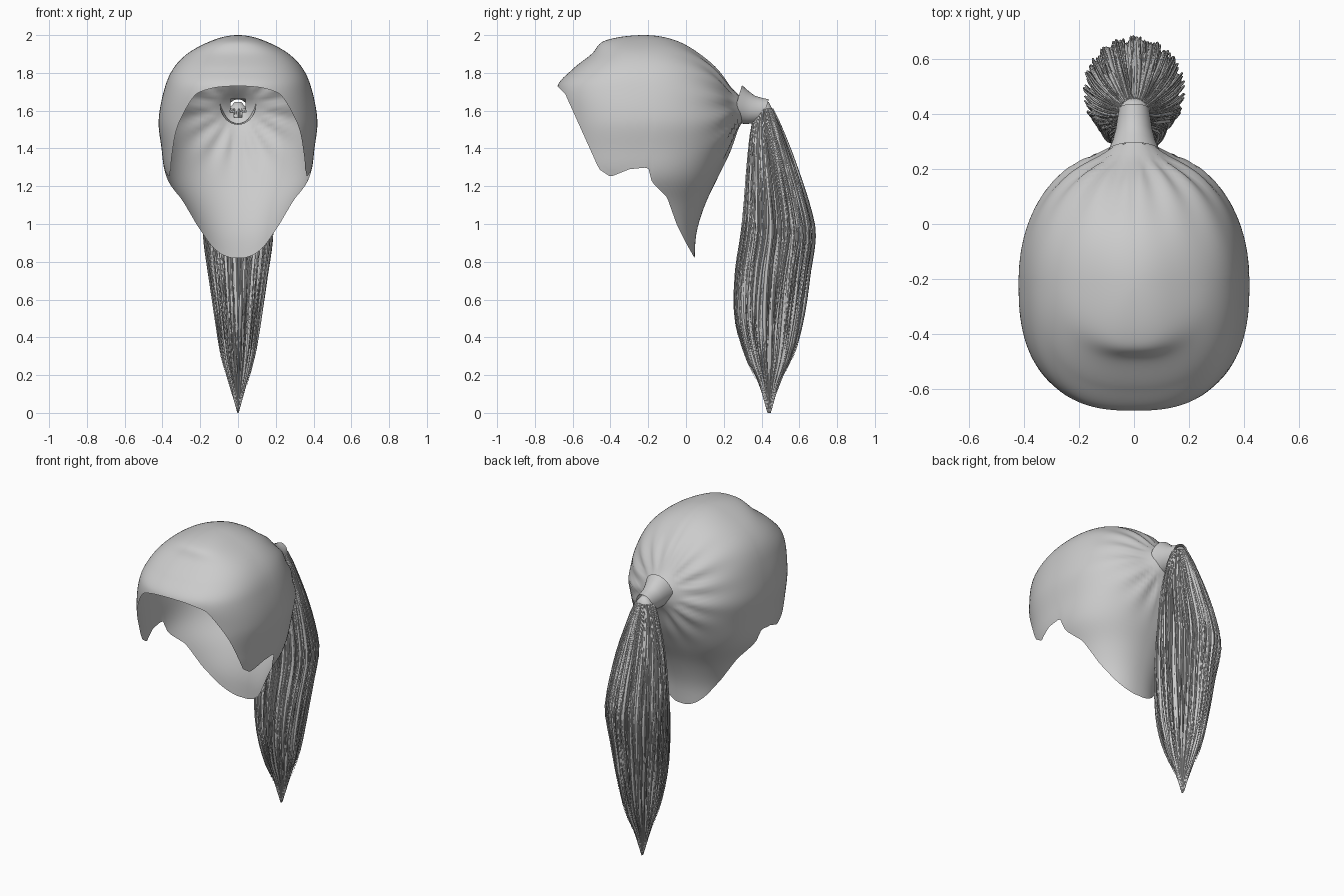
import bpy, bmesh, math, random
from math import sin, cos, pi, exp, hypot, atan2

random.seed(4)
if "Cube" in bpy.data.objects:
    bpy.data.objects.remove(bpy.data.objects["Cube"])

hair = bpy.data.materials.new("hair_grey")
hair.use_nodes = True
hair.diffuse_color = (0.6, 0.6, 0.6, 1)
hair.node_tree.nodes["Principled BSDF"].inputs["Base Color"].default_value = (0.6, 0.6, 0.6, 1)


def sample(table, z, smooth=True):
    """Interpolate the rows of a table sorted by its first column."""
    z = min(max(z, table[0][0]), table[-1][0])
    i = next(k for k in range(len(table) - 1) if z <= table[k + 1][0])
    a, b = table[i], table[i + 1]
    h = b[0] - a[0]
    t = (z - a[0]) / h
    if not smooth:
        return [p + (q - p) * t for p, q in zip(a[1:], b[1:])]
    p0, p3 = table[max(i - 1, 0)], table[min(i + 2, len(table) - 1)]
    out = []
    for k in range(1, len(a)):
        m0 = (b[k] - p0[k]) / (b[0] - p0[0]) * h
        m1 = (p3[k] - a[k]) / (p3[0] - a[0]) * h
        out.append((2*t**3 - 3*t*t + 1) * a[k] + (t**3 - 2*t*t + t) * m0
                   + (3*t*t - 2*t**3) * b[k] + (t**3 - t*t) * m1)
    return out


def finish(name, bm):
    bmesh.ops.recalc_face_normals(bm, faces=bm.faces)
    me = bpy.data.meshes.new(name)
    bm.to_mesh(me)
    bm.free()
    me.materials.append(hair)
    ob = bpy.data.objects.new(name, me)
    bpy.context.collection.objects.link(ob)
    for p in me.polygons:
        p.use_smooth = True
    return ob


def loft(bm, rings):
    """Bridge closed rings of points."""
    rows = [[bm.verts.new(p) for p in r] for r in rings]
    n = len(rows[0])
    for a, b in zip(rows, rows[1:]):
        for j in range(n):
            k = (j + 1) % n
            bm.faces.new((a[j], a[k], b[k], b[j]))
    return rows


# Head sections: depth below crown (square root), front y, back y, half width
MID = -0.22
head = [(math.sqrt(2.0 - z), f, b, w) for z, f, b, w in (
    (2.0, MID, MID, 0), (1.97, -.43, -.05, .14), (1.9, -.5, .07, .27),
    (1.82, -.6, .16, .345), (1.73, -.68, .22, .385), (1.55, -.675, .27, .42),
    (1.4, -.67, .235, .405), (1.25, -.66, .17, .38), (1.1, -.62, .10, .30),
    (.95, -.6, .055, .25), (.8, -.6, .045, .24))]
# Hairline: y, z
hairline = [(-.68, 1.73), (-.64, 1.69), (-.46, 1.29), (-.4, 1.25), (-.3, 1.29),
            (-.2, 1.3), (-.18, 1.22), (-.1, 1.14), (-.05, 1.0), (0, .9), (.045, .82)]
HUB = 1.62


def head_point(a, z):
    f, b, w = sample(head, math.sqrt(max(2.0 - z, 0)))
    c, s = cos(a), sin(a)
    n = 2.5 if s < 0 else 2.2
    x = w * math.copysign(abs(c) ** (2 / n), c)
    y = abs(s) ** (2 / n)
    return x, MID + y * ((b - MID) if s > 0 else (f - MID)), z


def edge_height(a):
    lo, hi = .8, 1.95
    for _ in range(30):
        m = (lo + hi) / 2
        if m > sample(hairline, head_point(a, m)[1], False)[0]:
            hi = m
        else:
            lo = m
    return hi


def combed(p):
    """Gather the cap towards the tie with shallow combed ridges."""
    x, y, z = p
    if y < MID:
        return p
    d = hypot(x, z - HUB)
    ridge = .007 * sin(15 * atan2(abs(x), HUB - z)) * exp(-((d - .2) / .12) ** 2)
    pull = .07 * exp(-(d / .085) ** 2)
    return x * (1 + ridge * 2), y + pull + ridge, z


# Scalp cap, an open shell trimmed at the hairline
COLS, ROWS = 160, 56
angles = [2 * pi * i / COLS for i in range(COLS)]
depths = [math.sqrt(2.0 - edge_height(a)) for a in angles]
bm = bmesh.new()
rows = loft(bm, [[combed(head_point(a, 2.0 - (d * r / ROWS) ** 2))
                  for a, d in zip(angles, depths)] for r in range(1, ROWS + 1)])
bm.faces.new(rows[0])
inside = [f for f in bm.faces if f.calc_center_median().y > .1
          and hypot(f.calc_center_median().x, f.calc_center_median().z - HUB) < .045]
bmesh.ops.delete(bm, geom=inside, context="FACES")
finish("scalp_cap", bm)

# Gathered neck of hair behind the cap: y, z, radius
bm = bmesh.new()
loft(bm, [[(r * cos(a) * .9, y + .3 * r * sin(a), z + r * sin(a)) for a in angles[::5]]
          for y, z, r in ((.265, 1.63, .105), (.3, 1.62, .088), (.34, 1.605, .075),
                          (.38, 1.60, .068), (.42, 1.60, .06))])
finish("gathered_neck", bm)

# Ponytail sections: z, front y, back y, half width
tail = [(0, .43, .45, .004), (.15, .38, .50, .05), (.3, .31, .57, .09),
        (.5, .26, .62, .12), (.75, .265, .655, .155), (.95, .295, .68, .18),
        (1.1, .31, .65, .17), (1.3, .325, .585, .14), (1.5, .345, .51, .09),
        (1.6, .37, .465, .06), (1.645, .40, .44, .02)]


def tail_point(a, z, k):
    f, b, w = sample(tail, z)
    return k * w * cos(a), (f + b) / 2 + k * (b - f) / 2 * sin(a), z


# Ponytail core with grooved locks
bm = bmesh.new()
rings = []
for r in range(50):
    z = 1.645 * (1 - r / 49)
    groove = .06 * min(1, (1.645 - z) * 2)
    rings.append([tail_point(a, z, .9 + groove * sin(24 * a + .6 * sin(3 * a)) - .12 * max(0, .6 - z))
                  for a in angles])
rows = loft(bm, rings)
bm.faces.new(rows[0])
bm.faces.new(rows[-1])
finish("ponytail_core", bm)


# Loose strands that taper to points at uneven lengths
def strands(name, count, thickness, spread, tips):
    cu = bpy.data.curves.new(name, "CURVE")
    cu.dimensions = "3D"
    cu.bevel_depth = thickness
    cu.bevel_resolution = 0
    cu.materials.append(hair)
    for i in range(count):
        a = 2 * pi * (i + random.random()) / count
        k = random.uniform(*spread)
        tip = random.uniform(*tips)
        drift = random.uniform(-.25, .25)
        sp = cu.splines.new("POLY")
        sp.points.add(17)
        for j, p in enumerate(sp.points):
            t = j / 17
            z = 1.61 + (tip - 1.61) * t
            p.co = (*tail_point(a + drift * t, z, k), 1)
            p.radius = min(1, .4 + 3 * t, 4 * (1 - t) + .05)
        sp.use_smooth = True
    ob = bpy.data.objects.new(name, cu)
    bpy.context.collection.objects.link(ob)


strands("thick_strands", 90, .011, (.85, .97), (.08, .5))
strands("fine_strands", 110, .004, (.95, 1.03), (.15, .6))
